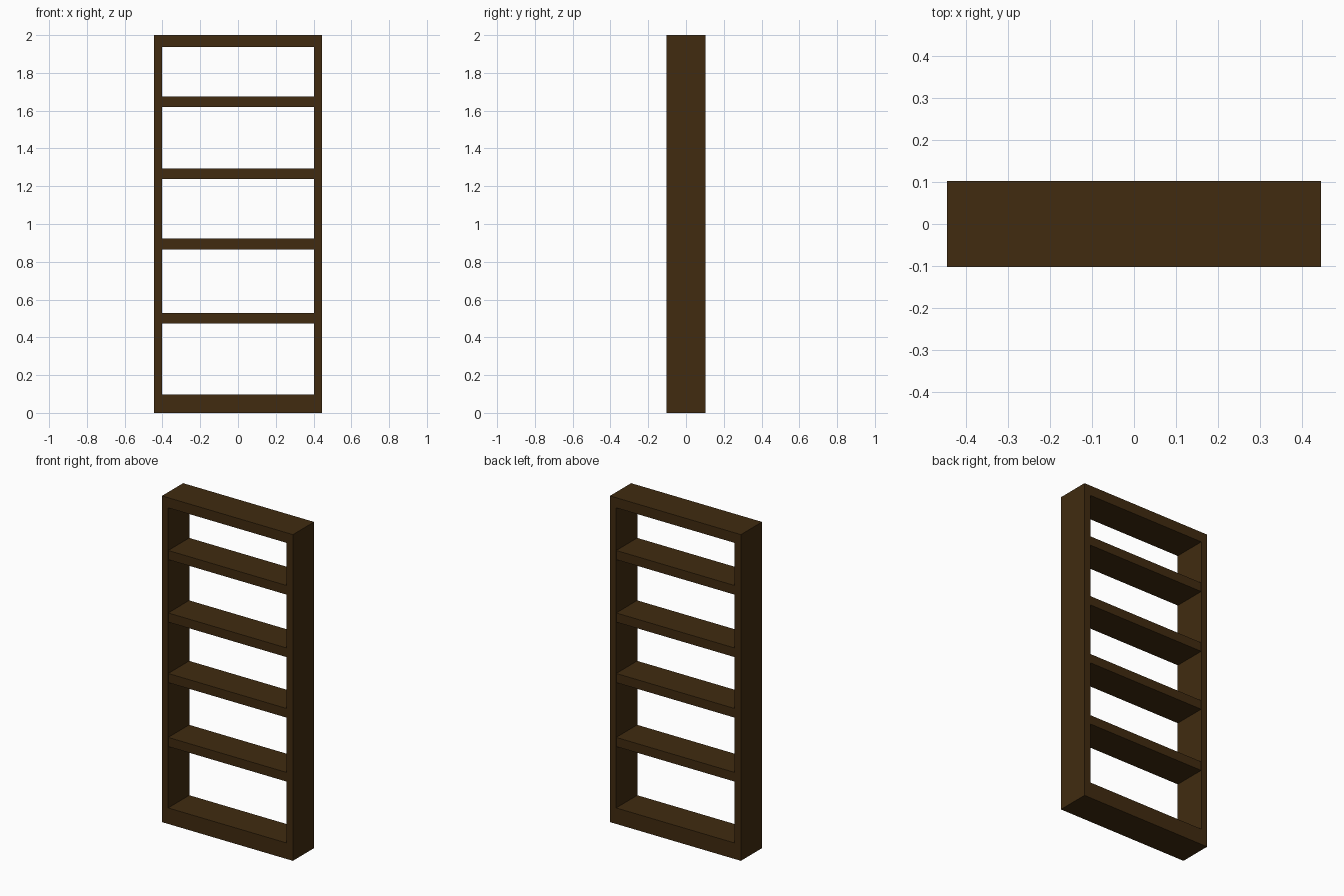
import bpy
import bmesh

if "Cube" in bpy.data.objects:
    bpy.data.objects.remove(bpy.data.objects["Cube"])

HALF_W, HALF_D, HEIGHT = 0.444, 0.102, 2.0
IN_W, IN_BOTTOM, IN_TOP = 0.402, 0.098, 1.938

wood = bpy.data.materials.new("dark_brown_wood")
wood.diffuse_color = (0.052, 0.024, 0.005, 1)
wood.use_nodes = True
wood.node_tree.nodes["Principled BSDF"].inputs["Base Color"].default_value = wood.diffuse_color


def add_object(name, bm):
    bmesh.ops.recalc_face_normals(bm, faces=bm.faces)
    mesh = bpy.data.meshes.new(name)
    bm.to_mesh(mesh)
    bm.free()
    mesh.materials.append(wood)
    obj = bpy.data.objects.new(name, mesh)
    bpy.context.collection.objects.link(obj)
    return obj


def rectangle(bm, half_w, z0, z1, y):
    corners = [(-half_w, z0), (half_w, z0), (half_w, z1), (-half_w, z1)]
    return [bm.verts.new((x, y, z)) for x, z in corners]


# Outer frame: mitred rectangular ring, extruded through the depth
bm = bmesh.new()
outer = rectangle(bm, HALF_W, 0, HEIGHT, -HALF_D)
inner = rectangle(bm, IN_W, IN_BOTTOM, IN_TOP, -HALF_D)
for i in range(4):
    j = (i + 1) % 4
    bm.faces.new((outer[i], outer[j], inner[j], inner[i]))
ext = bmesh.ops.extrude_face_region(bm, geom=bm.faces[:], use_keep_orig=True)
back = [g for g in ext["geom"] if isinstance(g, bmesh.types.BMVert)]
bmesh.ops.translate(bm, verts=back, vec=(0, 2 * HALF_D, 0))
add_object("outer_frame", bm)

# Shelves: four boards between the sides, a hair behind the frame edges
SHELF_T = 0.056
for n, top in enumerate((0.530, 0.922, 1.293, 1.676), 1):
    bm = bmesh.new()
    bmesh.ops.create_cube(bm, size=1)
    bmesh.ops.scale(bm, verts=bm.verts, vec=(2 * IN_W, 2 * HALF_D - 0.002, SHELF_T))
    bmesh.ops.translate(bm, verts=bm.verts, vec=(0, 0, top - SHELF_T / 2))
    add_object(f"shelf_{n}", bm)
